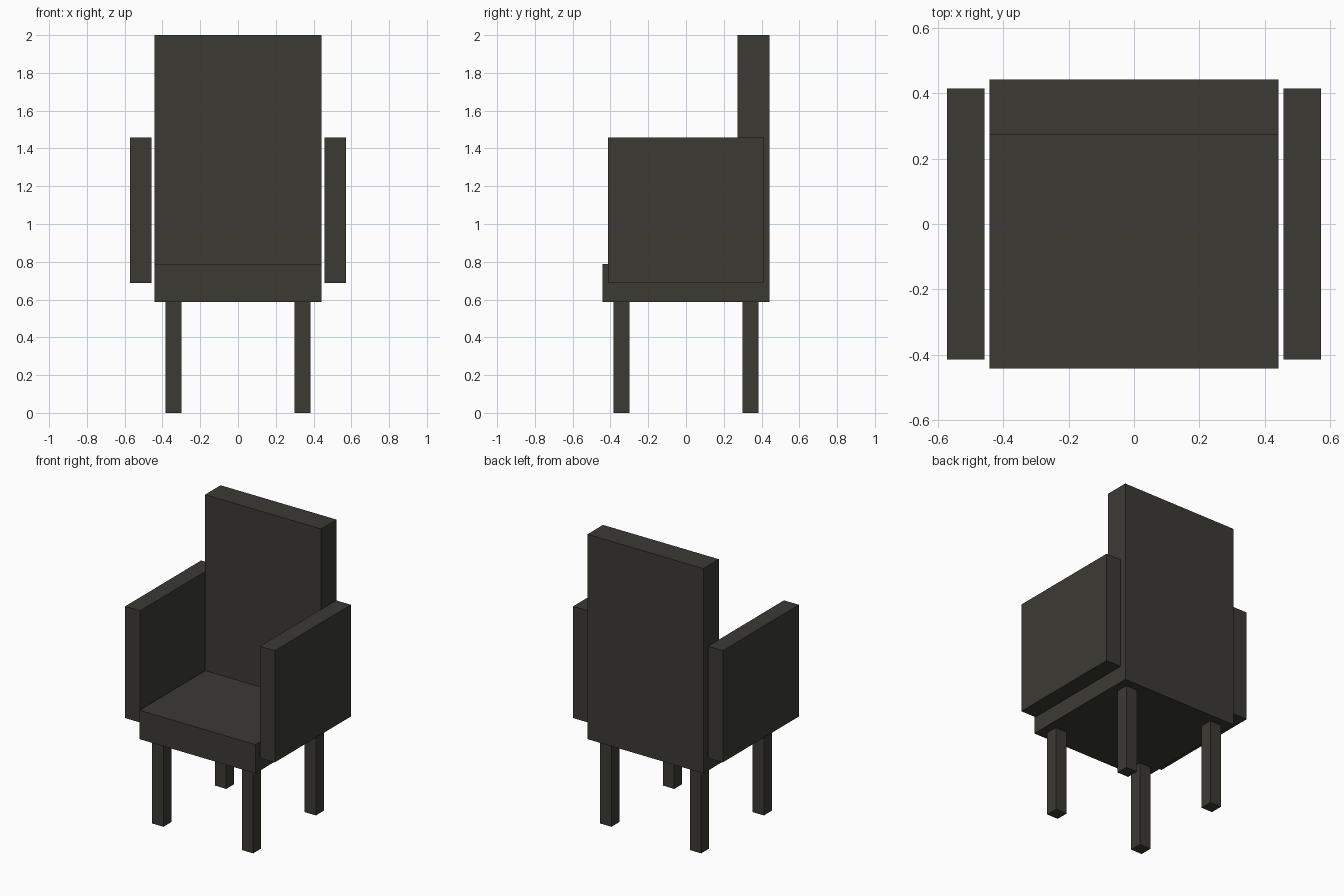
import bpy
import bmesh
from mathutils import Matrix, Vector

if "Cube" in bpy.data.objects:
    bpy.data.objects.remove(bpy.data.objects["Cube"])

dark = bpy.data.materials.new("dark_charcoal")
dark.diffuse_color = (0.044, 0.042, 0.034, 1.0)
dark.use_nodes = True
dark.node_tree.nodes["Principled BSDF"].inputs["Base Color"].default_value = dark.diffuse_color


def box(name, lo, hi):
    """Box between two opposite corners."""
    lo, hi = Vector(lo), Vector(hi)
    bm = bmesh.new()
    bmesh.ops.create_cube(bm, size=1.0, matrix=Matrix.Diagonal((*(hi - lo), 1.0)))
    mesh = bpy.data.meshes.new(name)
    bm.to_mesh(mesh)
    bm.free()
    mesh.materials.append(dark)
    obj = bpy.data.objects.new(name, mesh)
    obj.location = (lo + hi) / 2
    bpy.context.collection.objects.link(obj)
    return obj


# Seat cushion and tall backrest standing on its rear edge
W = 0.442
SEAT_BOTTOM, SEAT_TOP = 0.588, 0.787
box("seat", (-W, -W, SEAT_BOTTOM), (W, W, SEAT_TOP))
box("backrest", (-W, 0.273, SEAT_TOP), (W, W, 2.0))

for side, sx in (("left", -1), ("right", 1)):
    # Arm panels, set slightly off the seat sides
    x0, x1 = sorted((sx * 0.457, sx * 0.571))
    box(side + "_armrest", (x0, -0.414, 0.688), (x1, 0.414, 1.458))
    # Square legs
    x0, x1 = sorted((sx * 0.299, sx * 0.385))
    for end, sy in (("front", -1), ("back", 1)):
        y0, y1 = sorted((sy * 0.299, sy * 0.385))
        box(f"{end}_{side}_leg", (x0, y0, 0.0), (x1, y1, SEAT_BOTTOM))
